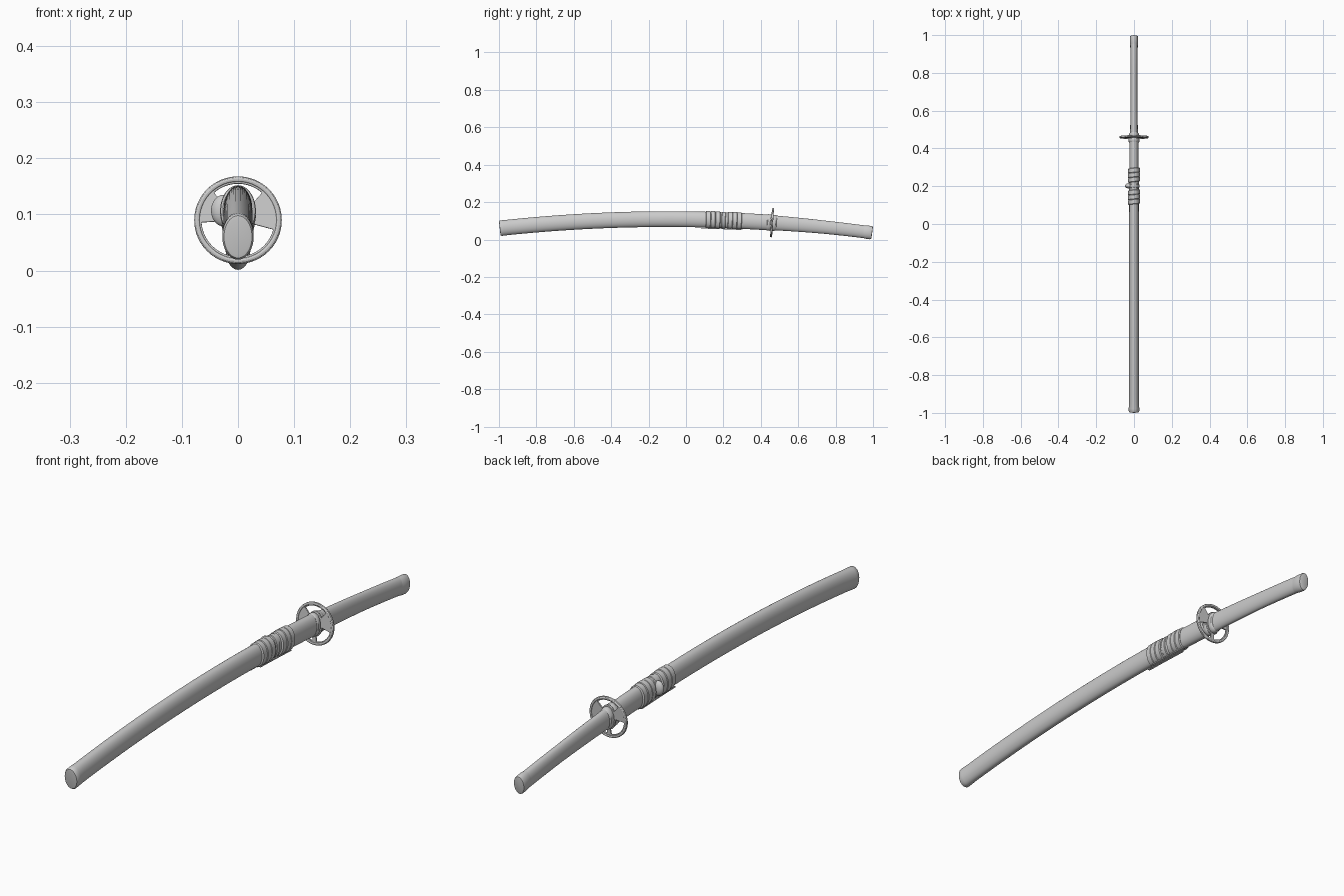
import bpy, bmesh, math
from mathutils import Vector

if "Cube" in bpy.data.objects:
    bpy.data.objects.remove(bpy.data.objects["Cube"])

N = 40  # sides of every oval section


def centre(y):
    return Vector((0, y, 0.109 - 0.061 * (y + 0.1) ** 2))


def slope(y):
    return -0.122 * (y + 0.1)


def up(y):
    return Vector((0, -slope(y), 1)).normalized()


def finish(name, bm, angle=35):
    bmesh.ops.recalc_face_normals(bm, faces=bm.faces)
    me = bpy.data.meshes.new(name)
    bm.to_mesh(me)
    bm.free()
    ob = bpy.data.objects.new(name, me)
    bpy.context.collection.objects.link(ob)
    bpy.ops.object.select_all(action='DESELECT')
    ob.select_set(True)
    bpy.context.view_layer.objects.active = ob
    bpy.ops.object.shade_smooth_by_angle(angle=math.radians(angle))
    return ob


def sweep(name, keys, skew=0.0):
    """Oval sections (y, half width, half height) lofted along the curved spine."""
    secs = []
    for a, b in zip(keys, keys[1:]):
        n = max(1, int((b[0] - a[0]) / 0.05))
        secs += [[p + (q - p) * i / n for p, q in zip(a, b)] for i in range(n)]
    secs.append(keys[-1])
    bm = bmesh.new()
    rings = []
    for y, w, h in secs:
        ring = []
        for i in range(N):
            t = 2 * math.pi * i / N
            s = math.sin(t)
            yy = y + skew * math.cos(t)
            ring.append(bm.verts.new(centre(yy) + Vector((w * math.cos(t), 0, 0)) + up(yy) * h * s))
        rings.append(ring)
    for r, q in zip(rings, rings[1:]):
        for i in range(N):
            j = (i + 1) % N
            bm.faces.new((r[i], r[j], q[j], q[i]))
    bm.faces.new(rings[0])
    bm.faces.new(rings[-1])
    return finish(name, bm)


# scabbard with rounded, slightly flared tip and a mouth collar
sweep("scabbard", [(-0.996, 0.020, 0.032), (-0.995, 0.025, 0.038), (-0.990, 0.028, 0.0415),
                   (-0.975, 0.028, 0.0415), (-0.95, 0.026, 0.041), (-0.1, 0.0255, 0.042),
                   (0.435, 0.025, 0.042)])
sweep("scabbard_mouth", [(0.433, 0.026, 0.042), (0.437, 0.029, 0.044),
                         (0.450, 0.029, 0.044), (0.454, 0.026, 0.042)])

# handle with collar and flared pommel
sweep("handle", [(0.462, 0.022, 0.040), (0.50, 0.020, 0.039), (0.75, 0.0185, 0.035),
                 (0.955, 0.020, 0.034)])
sweep("handle_collar", [(0.464, 0.026, 0.042), (0.467, 0.027, 0.043),
                        (0.480, 0.025, 0.0415), (0.484, 0.021, 0.039)])
sweep("pommel", [(0.95, 0.020, 0.034), (0.965, 0.022, 0.0355), (0.988, 0.022, 0.0358),
                 (0.994, 0.0205, 0.034), (0.9955, 0.016, 0.029)])

# cord wraps: slanted overlapping bands on both sides of the knob
for k, (a, b) in enumerate(((0.105, 0.180), (0.222, 0.295))):
    for n in range(3):
        step = (b - a) / 3
        y0, y1 = a + n * step - 0.001, a + (n + 1) * step + 0.001
        g = 0.001 * (n % 2)
        sweep(f"cord_wrap_{k}_{n}", [(y0, 0.027, 0.042), (y0 + 0.003, 0.031 + g, 0.0455 + g),
                                     (y1 - 0.003, 0.031 + g, 0.0455 + g), (y1, 0.027, 0.042)],
              skew=0.003)
sweep("knob_band", [(0.190, 0.026, 0.041), (0.193, 0.0285, 0.044),
                    (0.209, 0.0285, 0.044), (0.212, 0.026, 0.041)])

# cord knob on the left face
bm = bmesh.new()
bmesh.ops.create_uvsphere(bm, u_segments=32, v_segments=16, radius=1)
for v in bm.verts:
    v.co = Vector((-0.026 + v.co.x * 0.022, 0.202 + v.co.y * 0.014, 0.107 + v.co.z * 0.028))
finish("cord_knob", bm)

# loose cord tails lying under the wraps
for name, x, y0, y1 in (("cord_tail_left", -0.006, 0.08, 0.28), ("cord_tail_right", 0.006, 0.12, 0.305)):
    bm = bmesh.new()
    bmesh.ops.create_cube(bm, size=1)
    bmesh.ops.subdivide_edges(bm, edges=[e for e in bm.edges
                              if abs(e.verts[0].co.y - e.verts[1].co.y) > 0.5], cuts=8)
    for v in bm.verts:
        y = y0 + (v.co.y + 0.5) * (y1 - y0)
        v.co = centre(y) - up(y) * (0.0465 - v.co.z * 0.004) + Vector((x + v.co.x * 0.010, 0, 0))
    finish(name, bm)

# pierced guard: polar grid with window cells left out, then thickened
R, STEPS = 0.078, 96


def is_open(deg):
    return 48 < deg < 132 or 184 < deg < 262 or 278 < deg < 346


def hub(t):
    return 1 / math.hypot(math.cos(t) / 0.030, math.sin(t) / 0.047)


bm = bmesh.new()
mid = bm.verts.new((0, 0, 0))
loops = []
for i in range(STEPS):
    t = 2 * math.pi * i / STEPS
    loops.append([bm.verts.new((r * math.cos(t), 0, r * math.sin(t))) for r in (hub(t), 0.065, R)])
for i in range(STEPS):
    p, q = loops[i], loops[(i + 1) % STEPS]
    bm.faces.new((mid, p[0], q[0]))
    bm.faces.new((p[1], p[2], q[2], q[1]))
    if not is_open((i + 0.5) * 360 / STEPS):
        bm.faces.new((p[0], p[1], q[1], q[0]))
guard = finish("guard", bm)
guard.location = centre(0.46)
guard.rotation_euler.x = math.atan(slope(0.46))
sol = guard.modifiers.new("thickness", 'SOLIDIFY')
sol.thickness, sol.offset = 0.007, 0
bev = guard.modifiers.new("soft_edge", 'BEVEL')
bev.width, bev.segments, bev.limit_method = 0.0015, 2, 'ANGLE'

# raised guard rim
bpy.ops.mesh.primitive_torus_add(major_segments=96, minor_segments=12, major_radius=0.0725,
                                 minor_radius=0.0055, location=guard.location,
                                 rotation=(math.pi / 2 + guard.rotation_euler.x, 0, 0))
bpy.context.object.name = "guard_rim"
bpy.ops.object.shade_smooth_by_angle()
